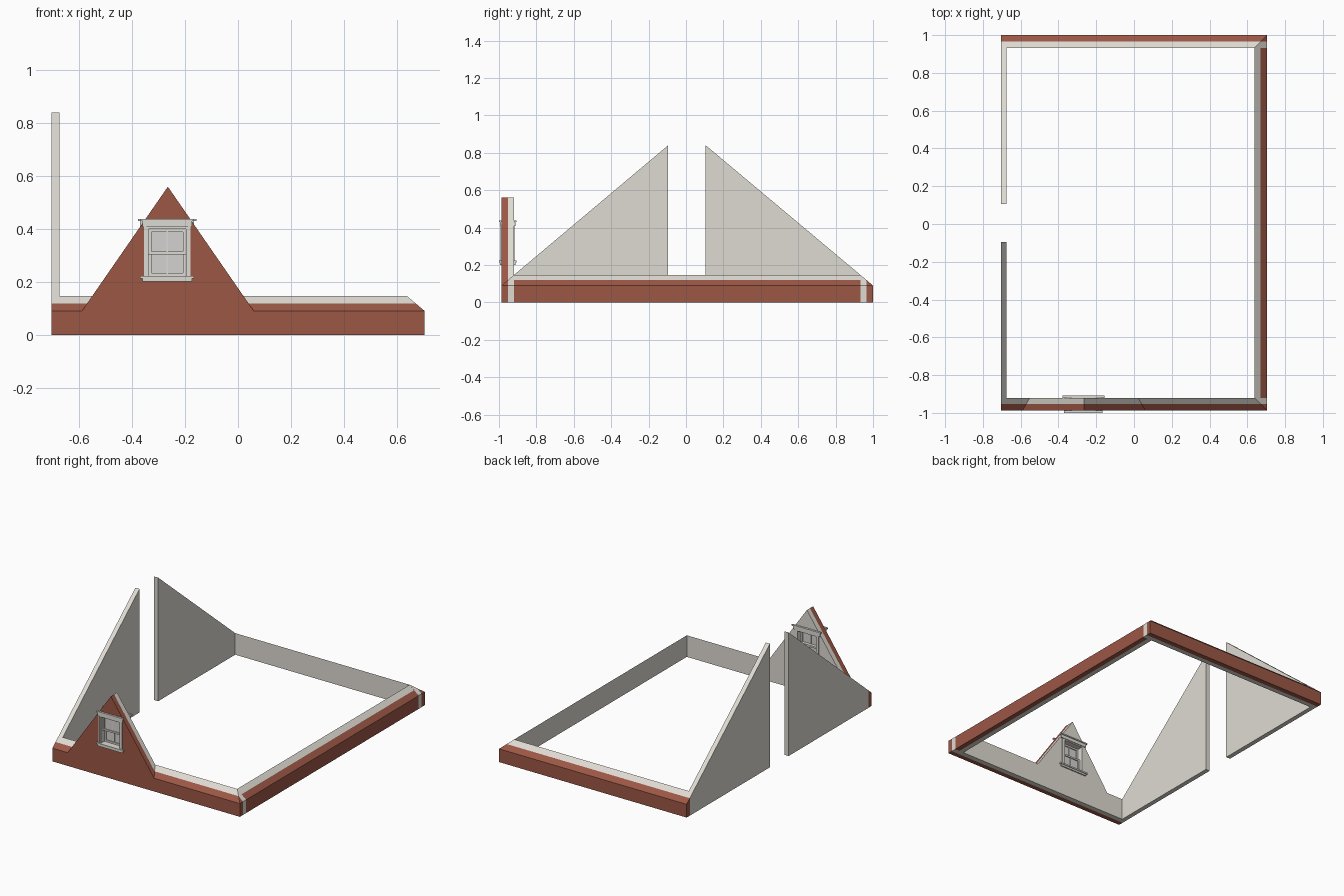
import bpy, bmesh
from mathutils import Vector

if "Cube" in bpy.data.objects:
    bpy.data.objects.remove(bpy.data.objects["Cube"])


def material(name, rgb):
    m = bpy.data.materials.new(name)
    m.use_nodes = True
    m.diffuse_color = (*rgb, 1)
    m.node_tree.nodes["Principled BSDF"].inputs["Base Color"].default_value = (*rgb, 1)
    return m


BRICK = material("red brick", (0.33, 0.095, 0.06))
PLASTER = material("pale plaster", (0.74, 0.71, 0.65))
TRIM = material("window trim", (0.72, 0.71, 0.66))
GLASS = material("window glass", (0.66, 0.65, 0.63))

X, EAVE, PITCH = 0.705, 0.09, 0.842       # half width, eave height, roof slope
FRONT, BACK = -0.987, 1.0
BRICK_T, WALL_T = 0.034, 0.067            # brick skin, whole wall
PEAK_X, PEAK_Z, DORMER = -0.265, 0.56, 1.446


def loft(name, ring_a, ring_b, mat):
    """Solid between two matching outlines."""
    bm = bmesh.new()
    a = [bm.verts.new(p) for p in ring_a]
    b = [bm.verts.new(p) for p in ring_b]
    bm.faces.new(a)
    bm.faces.new(b[::-1])
    for i in range(len(a)):
        j = (i + 1) % len(a)
        bm.faces.new((a[i], b[i], b[j], a[j]))
    bmesh.ops.recalc_face_normals(bm, faces=bm.faces)
    me = bpy.data.meshes.new(name)
    bm.to_mesh(me)
    bm.free()
    me.materials.append(mat)
    ob = bpy.data.objects.new(name, me)
    bpy.context.collection.objects.link(ob)
    return ob


def box(name, x0, x1, y0, y1, z0, z1, mat):
    def ring(y):
        return [(x0, y, z0), (x1, y, z0), (x1, y, z1), (x0, y, z1)]
    return loft(name, ring(y0), ring(y1), mat)


def roof_height(depth):
    return EAVE + PITCH * depth


def trim_corner(ob):
    """Slice the right end along the side roof slope."""
    bm = bmesh.new()
    bm.from_mesh(ob.data)
    cut = bmesh.ops.bisect_plane(bm, geom=bm.verts[:] + bm.edges[:] + bm.faces[:],
                                 plane_co=(X, 0, EAVE + 0.0005),
                                 plane_no=Vector((PITCH, 0, 1)), clear_outer=True)
    edges = [e for e in cut["geom_cut"] if isinstance(e, bmesh.types.BMEdge)]
    bmesh.ops.holes_fill(bm, edges=edges)
    bmesh.ops.recalc_face_normals(bm, faces=bm.faces)
    bm.to_mesh(ob.data)
    bm.free()


# Window opening cutter
opening = box("window_cutter", -0.35, -0.185, -1.1, -0.8, 0.21, 0.41, PLASTER)
opening.hide_render = True
opening.hide_set(True)


def front_ring(depth):
    h = roof_height(depth)
    half = (PEAK_Z - h) / DORMER
    y = FRONT + depth
    return [(x, y, z) for x, z in ((-X, 0), (-X, h), (PEAK_X - half, h), (PEAK_X, PEAK_Z),
                                   (PEAK_X + half, h), (X, h), (X, 0))]


def back_ring(depth):
    h, y = roof_height(depth), BACK - depth
    return [(-X, y, 0), (-X, y, h), (X, y, h), (X, y, 0)]


def right_ring(depth):
    h, x = roof_height(depth), X - depth
    y0, y1 = FRONT + WALL_T, BACK - WALL_T
    return [(x, y0, 0), (x, y0, h), (x, y1, h), (x, y1, 0)]


# Two-layer walls with sloping tops
for layer, d0, d1, mat in (("brick", 0, BRICK_T, BRICK), ("inner", BRICK_T, WALL_T, PLASTER)):
    front = loft("front_wall_" + layer, front_ring(d0), front_ring(d1), mat)
    back = loft("back_wall_" + layer, back_ring(d0), back_ring(d1), mat)
    loft("right_wall_" + layer, right_ring(d0), right_ring(d1), mat)
    trim_corner(front)
    trim_corner(back)
    cut = front.modifiers.new("window_opening", "BOOLEAN")
    cut.operation = "DIFFERENCE"
    cut.solver = "EXACT"
    cut.object = opening

# Left wall: two tall half gables with a gap between
for name, y_low, y_high in (("left_wall_front", FRONT + WALL_T, -0.095),
                            ("left_wall_back", BACK - WALL_T, 0.105)):
    def ring(x):
        return [(x, y_low, 0), (x, y_low, roof_height(WALL_T)), (x, y_high, 0.84), (x, y_high, 0)]
    loft(name, ring(-X), ring(-X + 0.031), PLASTER)

# Window frame lining the opening
W0, W1, YF, YB = -0.35, -0.185, -0.989, -0.916
CX = (W0 + W1) / 2
for side, x0, x1 in (("left", W1 - 0.012, W1), ("right", W0, W0 + 0.012)):
    box("frame_jamb_" + side, x0, x1, YF, YB, 0.21, 0.41, TRIM)
box("frame_head", W0, W1, YF, YB, 0.4, 0.41, TRIM)
box("frame_base", W0, W1, YF, YB, 0.21, 0.222, TRIM)


def sash(name, y, z0, z1):
    """One sash: stiles, rails, centre bar and pane."""
    x0, x1, t, d = W0 + 0.012, W1 - 0.012, 0.011, 0.008
    box(name + "_stile_right", x0, x0 + t, y - d, y + d, z0, z1, TRIM)
    box(name + "_stile_left", x1 - t, x1, y - d, y + d, z0, z1, TRIM)
    box(name + "_rail_low", x0 + t, x1 - t, y - d, y + d, z0, z0 + t, TRIM)
    box(name + "_rail_top", x0 + t, x1 - t, y - d, y + d, z1 - t, z1, TRIM)
    box(name + "_bar", CX - 0.003, CX + 0.003, y - 0.005, y + 0.005, z0 + t, z1 - t, TRIM)
    box(name + "_pane", x0 + t, x1 - t, y - 0.001, y + 0.001, z0 + t, z1 - t, GLASS)


sash("upper_sash", -0.962, 0.304, 0.4)
sash("lower_sash", -0.945, 0.222, 0.316)

# Header and sill mouldings, outside and inside
for place, wall, out, wide in (("outer", FRONT, -1, 0.102), ("inner", FRONT + WALL_T, 1, 0.11)):
    for part, half, reach, z0, z1 in (("header_board", wide - 0.008, 0.008, 0.408, 0.43),
                                      ("header_cap", wide, 0.013, 0.43, 0.438),
                                      ("sill", wide, 0.013, 0.213, 0.223),
                                      ("sill_apron", wide - 0.008, 0.008, 0.201, 0.213)):
        y0, y1 = sorted((wall, wall + out * reach))
        box(place + "_" + part, CX - half, CX + half, y0, y1, z0, z1, TRIM)
    for side, x in (("left", W1 - 0.004), ("right", W0 - 0.006)):
        y0, y1 = sorted((wall, wall + out * 0.004))
        box(place + "_casing_" + side, x, x + 0.01, y0, y1, 0.223, 0.408, TRIM)
